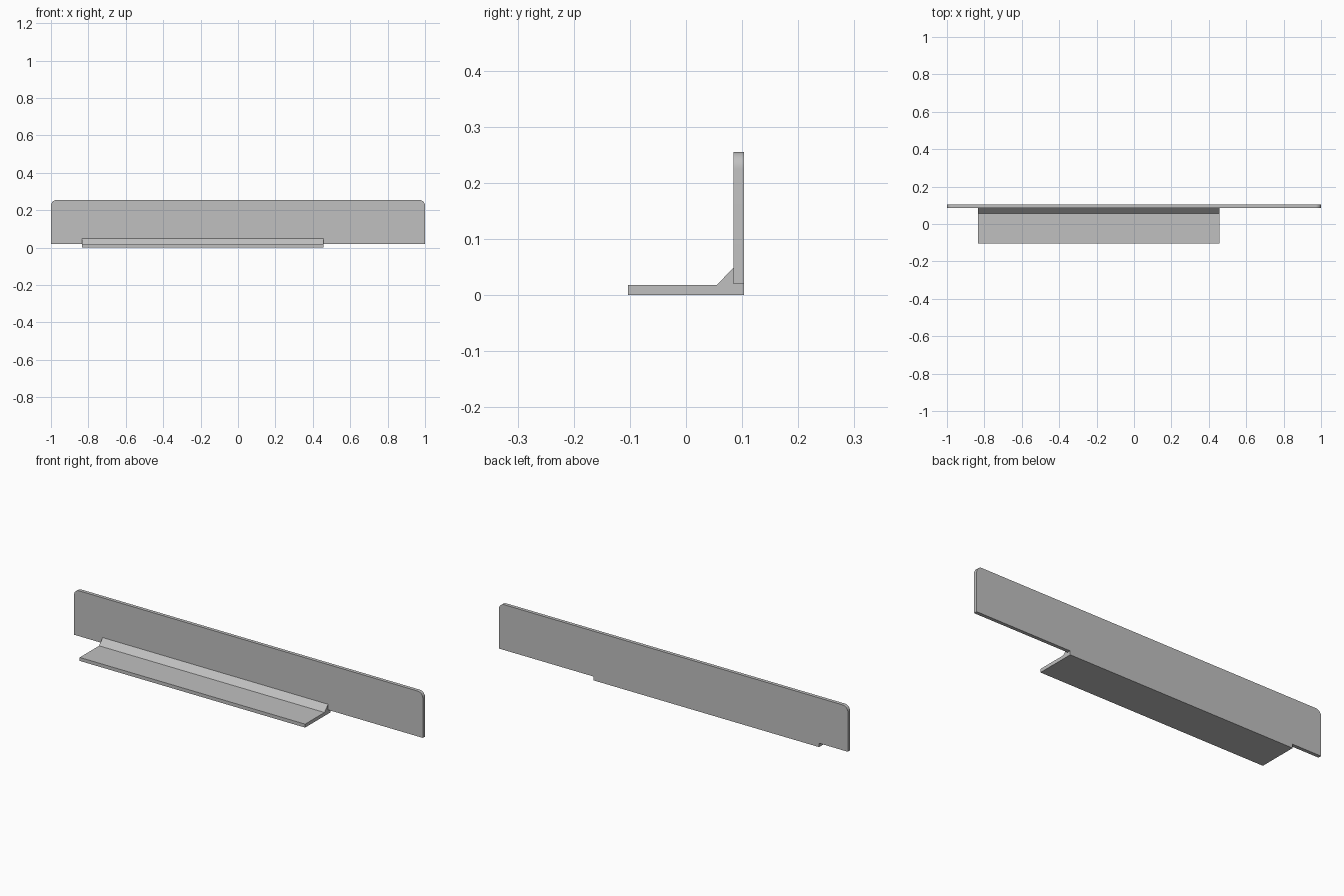
import bpy, bmesh, math
from mathutils import Vector

cube = bpy.data.objects.get("Cube")
if cube:
    bpy.data.objects.remove(cube, do_unlink=True)

grey = bpy.data.materials.new("plain grey")
grey.use_nodes = True
grey.diffuse_color = (0.53, 0.53, 0.53, 1)
grey.node_tree.nodes["Principled BSDF"].inputs["Base Color"].default_value = grey.diffuse_color


def extrude_profile(name, points, offset):
    """Solid made by sweeping a closed 3D outline along an offset."""
    bm = bmesh.new()
    face = bm.faces.new([bm.verts.new(p) for p in points])
    swept = bmesh.ops.extrude_face_region(bm, geom=[face])["geom"]
    moved = [v for v in swept if isinstance(v, bmesh.types.BMVert)]
    bmesh.ops.translate(bm, verts=moved, vec=Vector(offset))
    bmesh.ops.recalc_face_normals(bm, faces=bm.faces)
    mesh = bpy.data.meshes.new(name)
    bm.to_mesh(mesh)
    bm.free()
    mesh.materials.append(grey)
    obj = bpy.data.objects.new(name, mesh)
    bpy.context.collection.objects.link(obj)
    return obj


FRONT, BACK = 0.085, 0.103      # upright plate faces
BASE, TOP, RADIUS = 0.02, 0.255, 0.03
SHELF = 0.018

# Upright plate with rounded upper corners
outline = [(-1, FRONT, BASE), (1, FRONT, BASE)]
for start, cx in ((0, 1 - RADIUS), (90, RADIUS - 1)):
    for step in range(9):
        a = math.radians(start + step * 90 / 8)
        outline.append((cx + RADIUS * math.cos(a), FRONT,
                        TOP - RADIUS + RADIUS * math.sin(a)))
plate = extrude_profile("upright_plate", outline, (0, BACK - FRONT, 0))

# Shelf with sloping fillet against the plate
LEFT_END, RIGHT_END = 0.457, -0.835
section = [(-BACK, 0), (BACK, 0), (BACK, BASE), (FRONT, BASE),
           (FRONT, 0.049), (0.055, SHELF), (-BACK, SHELF)]
extrude_profile("shelf_with_fillet", [(RIGHT_END, y, z) for y, z in section],
                (LEFT_END - RIGHT_END, 0, 0))

# Smooth the rounded corners only
bpy.ops.object.select_all(action="DESELECT")
plate.select_set(True)
bpy.context.view_layer.objects.active = plate
bpy.ops.object.shade_smooth_by_angle(angle=math.radians(30))
